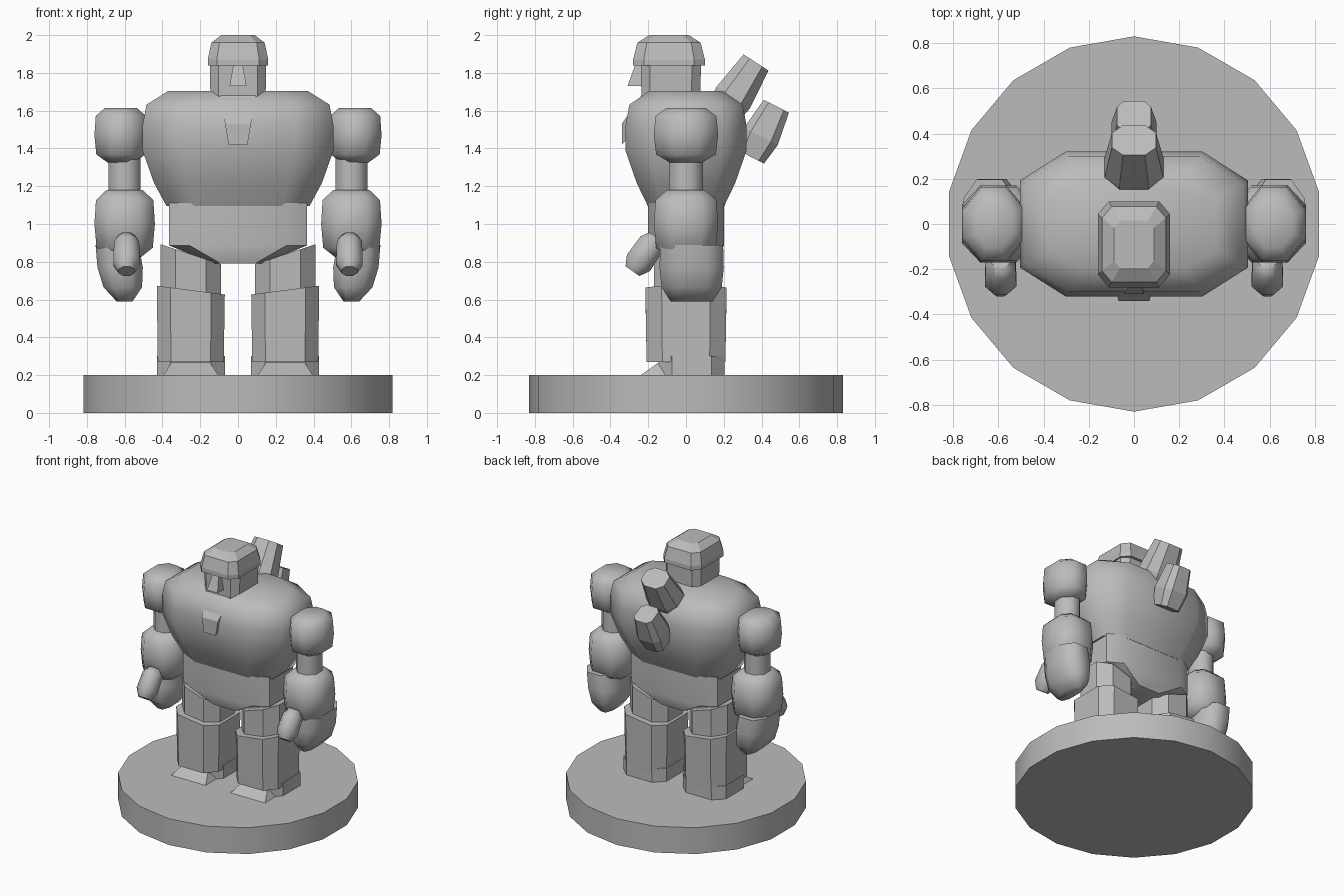
import bpy, bmesh
from math import radians
from mathutils import Matrix, Vector

cube = bpy.data.objects.get("Cube")
if cube:
    bpy.data.objects.remove(cube)

gray = bpy.data.materials.new("stone gray")
gray.use_nodes = True
gray.diffuse_color = (0.5, 0.5, 0.5, 1)
gray.node_tree.nodes["Principled BSDF"].inputs["Base Color"].default_value = gray.diffuse_color

# Outlines from bottom to top: (share of height, share of width)
STRAIGHT = [(0, 1), (1, 1)]
BALL = [(0, .5), (.15, .93), (.5, 1), (.85, .95), (1, .6)]
CAPSULE = [(0, .6), (.25, 1), (.8, .95), (1, .6)]
BARREL = [(0, .75), (.2, .88), (.48, 1), (.7, 1), (.88, .96), (1, .73)]
DOME = [(0, 1), (.2, 1), (.75, .88), (1, .55)]
HIPS = [(0, .35), (.3, 1), (1, 1)]
FIST = [(0, .35), (.25, .85), (.6, 1), (1, .95)]
FLARED = [(0, .97), (1, 1)]
TAPERED = [(0, .8), (.4, 1), (1, .75)]


def finish(name, bm, angle, mirrored):
    bmesh.ops.recalc_face_normals(bm, faces=bm.faces)
    mesh = bpy.data.meshes.new(name)
    bm.to_mesh(mesh)
    bm.free()
    mesh.materials.append(gray)
    for poly in mesh.polygons:
        poly.use_smooth = angle > 0
    if angle:
        mesh.set_sharp_from_angle(angle=radians(angle))
    obj = bpy.data.objects.new(name, mesh)
    bpy.context.collection.objects.link(obj)
    if mirrored:
        obj.modifiers.new("Mirror", 'MIRROR').use_mirror_merge = False


def block(name, centre, size, outline, corner=.3, flatten=1, angle=0,
          tilt=0, slope=0, lean=0):
    """Eight-sided block. Flatten narrows the depth faster than the width,
    slope tips the top sideways, lean slides the bottom ring inward."""
    bm = bmesh.new()
    wide, deep, tall = (s / 2 for s in size)
    inner = 1 - 2 * corner
    rule = [(-inner, -1), (inner, -1), (1, -inner), (1, inner),
            (inner, 1), (-inner, 1), (-1, inner), (-1, -inner)]
    rings = []
    for height, share in outline:
        ring = []
        for x, y in rule:
            px = x * wide * share
            pz = (2 * height - 1) * tall + (slope * px if height == 1 else 0)
            shift = lean * (1 - height)
            ring.append(bm.verts.new((px - shift, y * deep * share ** flatten, pz)))
        rings.append(ring)
    for low, high in zip(rings, rings[1:]):
        for i, vert in enumerate(low):
            j = (i + 1) % len(low)
            bm.faces.new((vert, low[j], high[j], high[i]))
    bm.faces.new(rings[0])
    bm.faces.new(rings[-1])
    bm.transform(Matrix.Translation(Vector(centre)) @ Matrix.Rotation(radians(tilt), 4, 'X'))
    finish(name, bm, angle, mirrored=centre[0] > 0)


def wedge(name, profile, top_width, bottom_width, centre=0):
    """Side profile of (y, z) points, widened evenly from top to bottom."""
    bm = bmesh.new()
    heights = [z for y, z in profile]
    low, high = min(heights), max(heights)
    sides = []
    for side in (-1, 1):
        verts = []
        for y, z in profile:
            t = (z - low) / (high - low)
            half = (bottom_width + (top_width - bottom_width) * t) / 2
            verts.append(bm.verts.new((centre + side * half, y, z)))
        sides.append(verts)
    left, right = sides
    for i, vert in enumerate(left):
        j = (i + 1) % len(left)
        bm.faces.new((vert, left[j], right[j], right[i]))
    bm.faces.new(left)
    bm.faces.new(right)
    finish(name, bm, angle=0, mirrored=centre > 0)


# Round display base, with one corner pointing to the back
bm = bmesh.new()
bmesh.ops.create_cone(bm, cap_ends=True, segments=18, radius1=.83, radius2=.83,
                      depth=.2, matrix=Matrix.Translation((0, 0, .1)))
if not any(abs(v.co.x) < .01 for v in bm.verts):
    bm.transform(Matrix.Rotation(radians(10), 4, 'Z'))
finish("base", bm, angle=40, mirrored=False)

# Body
block("torso", (0, 0, 1.4), (1.01, .64, .61), BARREL, corner=.2, flatten=1.6, angle=60)
block("waist", (0, 0, .95), (.73, .4, .32), HIPS, corner=.15, flatten=.2, angle=35)

# Legs
block("thigh", (.25, 0, .7), (.32, .34, .28), STRAIGHT, corner=.25, slope=.33)
block("shin", (.25, 0, .46), (.36, .43, .38), FLARED, corner=.2, slope=.13)
block("ankle", (.25, .03, .25), (.36, .35, .1), STRAIGHT, corner=.2)
wedge("foot", [(-.24, .2), (-.14, .27), (0, .27), (0, .2)], .2, .29, centre=.25)

# Arms
block("shoulder", (.62, 0, 1.47), (.28, .34, .29), BALL, angle=60)
block("upper_arm", (.6, 0, 1.25), (.17, .18, .3), STRAIGHT, angle=60)
block("forearm", (.6, 0, 1), (.32, .34, .36), BALL, corner=.25, angle=60)
block("hand", (.64, .03, .74), (.24, .34, .3), FIST, corner=.25, flatten=.4,
      angle=60, lean=.04)
block("thumb", (.59, -.22, .84), (.14, .15, .22), CAPSULE, angle=60, tilt=-35)

# Head and face
block("head", (0, -.08, 1.76), (.3, .32, .24), FLARED, corner=.15)
block("helmet", (0, -.09, 1.92), (.32, .38, .16), DOME, corner=.15)
wedge("nose", [(-.27, 1.84), (-.31, 1.73), (-.2, 1.73), (-.2, 1.84)], .05, .09)
wedge("beard", [(-.23, 1.69), (-.34, 1.53), (-.34, 1.42), (-.1, 1.66)], .19, .1)

# Stacked pack on the back
block("upper_pack", (0, .27, 1.7), (.26, .21, .37), TAPERED, corner=.25, tilt=-33)
block("lower_pack", (0, .41, 1.49), (.2, .2, .3), TAPERED, corner=.2, tilt=-27)
